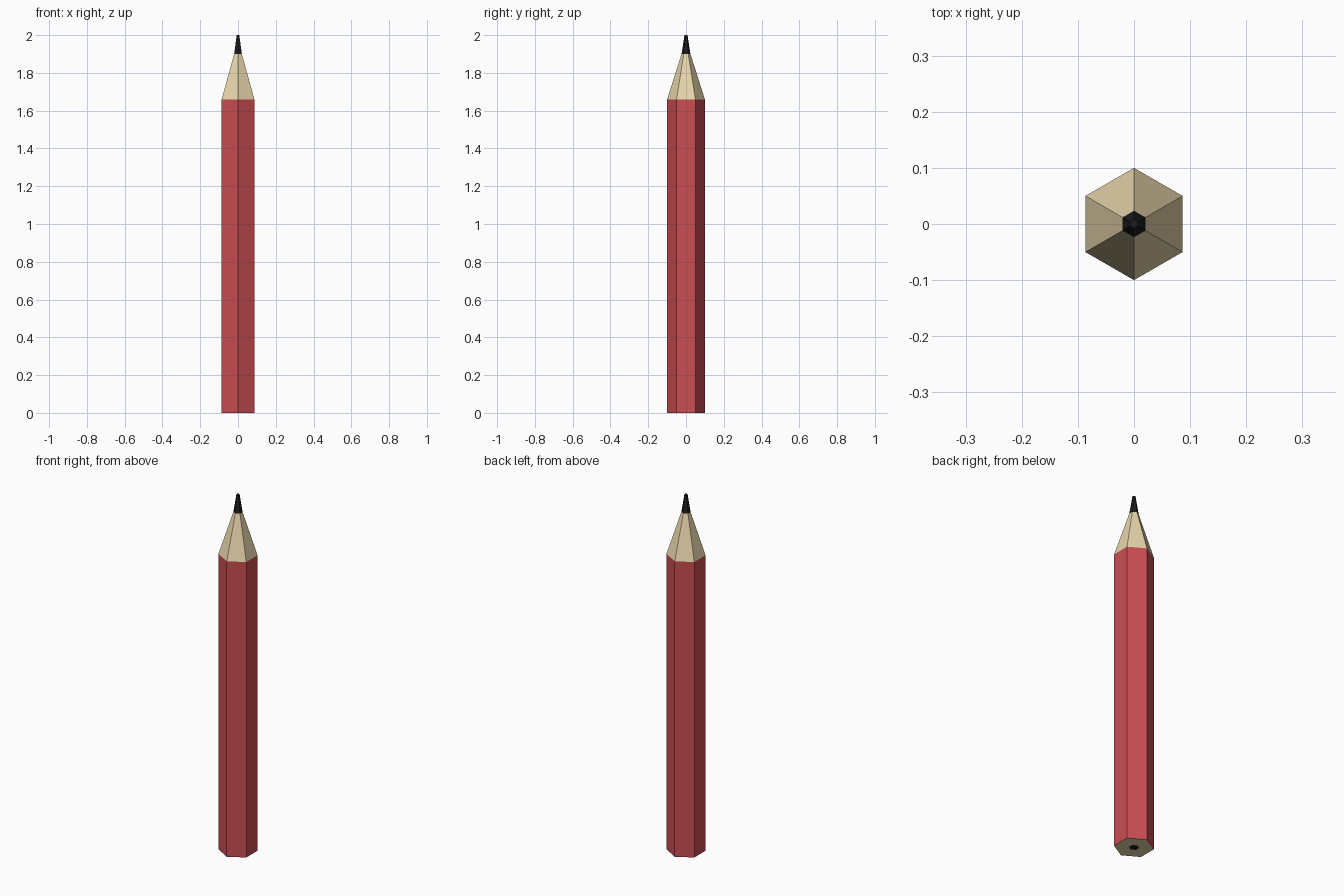
import bpy
import bmesh
from math import cos, sin, radians

if "Cube" in bpy.data.objects:
    bpy.data.objects.remove(bpy.data.objects["Cube"])

SIDES = 6
R_BODY, R_CORE, R_LEAD, R_TIP = 0.10, 0.026, 0.0235, 0.008
Z_PAINT, Z_WOOD, Z_TOP = 1.66, 1.90, 2.0


def material(name, rgb):
    mat = bpy.data.materials.new(name)
    mat.diffuse_color = (*rgb, 1)
    mat.use_nodes = True
    mat.node_tree.nodes["Principled BSDF"].inputs["Base Color"].default_value = mat.diffuse_color
    return mat


def hex_loft(name, profile, mat, cap_bottom=False, cap_top=False):
    """Skin hexagonal rings given as (radius, z), corners pointing along y."""
    bm = bmesh.new()
    rings = []
    for r, z in profile:
        angles = [radians(90 + 360 * i / SIDES) for i in range(SIDES)]
        rings.append([bm.verts.new((r * cos(a), r * sin(a), z)) for a in angles])
    for low, high in zip(rings, rings[1:]):
        for i in range(SIDES):
            j = (i + 1) % SIDES
            bm.faces.new((low[i], low[j], high[j], high[i]))
    if cap_bottom:
        bm.faces.new(rings[0][::-1])
    if cap_top:
        bm.faces.new(rings[-1])
    mesh = bpy.data.meshes.new(name)
    bm.to_mesh(mesh)
    bm.free()
    mesh.materials.append(mat)
    obj = bpy.data.objects.new(name, mesh)
    bpy.context.collection.objects.link(obj)
    return obj


red = material("red_paint", (0.59, 0.075, 0.085))
wood = material("bare_wood", (0.80, 0.67, 0.41))
black = material("graphite", (0.012, 0.012, 0.014))

# Painted barrel
hex_loft("painted_barrel", [(R_BODY, 0), (R_BODY, Z_PAINT)], red)

# Bare wood: flat end grain and sharpened cone
hex_loft("wood_end", [(R_CORE, 0), (R_BODY, 0)], wood)
hex_loft("sharpened_wood", [(R_BODY, Z_PAINT), (R_LEAD, Z_WOOD)], wood)

# Lead: core showing at the end, and the point
hex_loft("lead_end", [(R_CORE, 0)], black, cap_bottom=True)
hex_loft("lead_point", [(R_LEAD, Z_WOOD), (R_TIP, Z_TOP)], black, cap_top=True)
